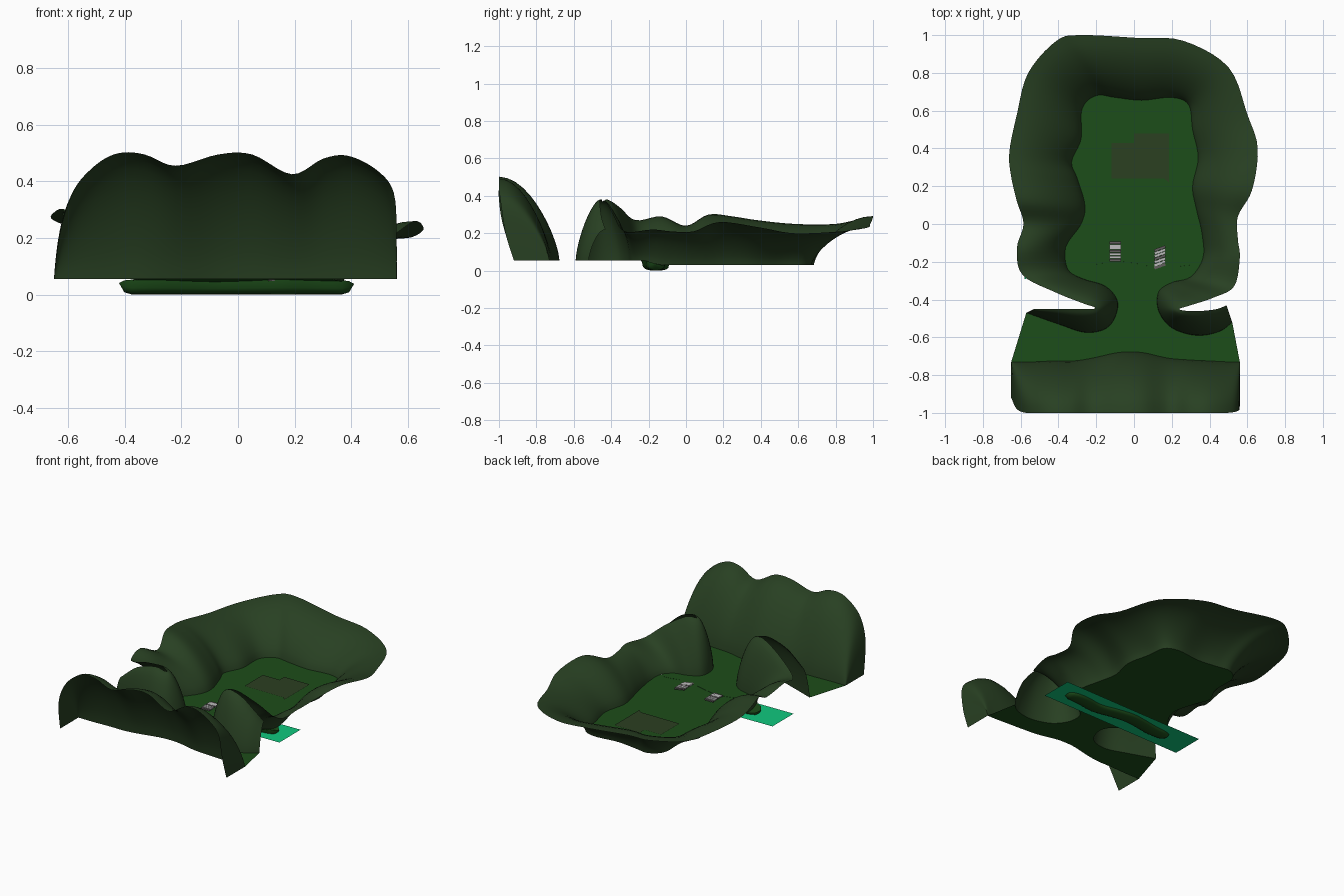
import bpy, math

if "Cube" in bpy.data.objects:
    bpy.data.objects.remove(bpy.data.objects["Cube"])

def material(name, color):
    m = bpy.data.materials.new(name)
    m.diffuse_color = (*color, 1)
    m.use_nodes = True
    m.node_tree.nodes["Principled BSDF"].inputs["Base Color"].default_value = m.diffuse_color
    return m

HILL = material("dark_moss", (0.021, 0.051, 0.016))
GRASS = material("grass", (0.012, 0.074, 0.010))
WATER = material("water", (0.005, 0.58, 0.21))
PATCH = material("bare_earth", (0.024, 0.05, 0.015))
WOOD = material("pale_planks", (0.5, 0.5, 0.5))
WOOD2 = material("dark_planks", (0.12, 0.11, 0.11))

def make(name, verts, faces, mat, smooth=False):
    me = bpy.data.meshes.new(name)
    me.from_pydata(verts, [], faces)
    me.materials.append(mat)
    if smooth:
        for p in me.polygons:
            p.use_smooth = True
    ob = bpy.data.objects.new(name, me)
    bpy.context.collection.objects.link(ob)
    return ob

def spline(rows, n=5):
    """Catmull-Rom resampling of rows of numbers."""
    out = []
    for i in range(len(rows) - 1):
        a, b, c, d = (rows[max(i - 1, 0)], rows[i], rows[i + 1], rows[min(i + 2, len(rows) - 1)])
        for k in range(n):
            t = k / n
            out.append([0.5 * (2 * q + (r - p) * t + (2 * p - 5 * q + 4 * r - s) * t * t
                               + (3 * q - p - 3 * r + s) * t ** 3) for p, q, r, s in zip(a, b, c, d)])
    out.append(list(rows[-1]))
    return out

def ground_z(y):
    t = min(max((y + 0.24) / 0.12, 0), 1)
    return 0.055 - 0.025 * t * t * (3 - 2 * t)

def grid_faces(nu, nv):
    return [(i * nv + j, (i + 1) * nv + j, (i + 1) * nv + j + 1, i * nv + j + 1)
            for i in range(nu - 1) for j in range(nv - 1)]

def hill(name, rows, nv=12):
    """Bulging bank lofted from its foot line up to its open rim."""
    verts = []
    for fx, fy, rx, ry, rz in rows:
        z0 = ground_z(fy)
        for j in range(nv):
            t = (j / (nv - 1)) ** 1.6
            h = math.sin(t * math.pi / 2) ** 0.68
            verts.append((fx + (rx - fx) * t, fy + (ry - fy) * t, z0 + (rz - z0) * h))
    make(name, verts, grid_faces(len(rows), nv), HILL, True)

# Surrounding hills: rows are foot x, foot y, rim x, rim y, rim z
left = [(-.57, -.47, -.53, -.45, .25), (-.40, -.53, -.42, -.45, .34), (-.25, -.575, -.29, -.45, .38),
        (-.13, -.54, -.22, -.45, .37), (-.085, -.42, -.21, -.44, .37), (-.15, -.33, -.27, -.42, .38),
        (-.27, -.29, -.42, -.36, .34), (-.35, -.24, -.59, -.27, .27), (-.36, -.12, -.62, -.13, .29),
        (-.28, 0, -.585, 0, .24), (-.26, .10, -.62, .12, .30), (-.30, .24, -.65, .25, .29),
        (-.33, .33, -.66, .38, .27)]
back = [(-.28, .45, -.62, .58, .25), (-.275, .61, -.56, .80, .25), (-.20, .68, -.41, .97, .28),
        (-.10, .67, -.28, 1.0, .29), (.04, .655, .02, .985, .25), (.20, .67, .26, .97, .23),
        (.29, .63, .50, .83, .21), (.31, .50, .60, .58, .20)]
right = [(.34, .35, .655, .40, .23), (.31, .20, .625, .18, .26), (.33, .08, .55, .04, .21),
         (.36, -.05, .55, -.08, .21), (.365, -.18, .56, -.18, .22), (.30, -.28, .53, -.33, .21),
         (.20, -.31, .42, -.39, .30), (.13, -.36, .30, -.43, .37), (.13, -.46, .24, -.45, .37),
         (.20, -.55, .28, -.46, .38), (.33, -.59, .36, -.46, .35), (.45, -.57, .44, -.45, .28),
         (.52, -.52, .49, -.43, .22)]
ring = spline(left + back + right)
hill("surrounding_hills", ring)

# Front hill, right to left, draped down to the ground at both ends
front = [(.56, -.73, .56, -.92, .055), (.56, -.73, .56, -.965, .2), (.555, -.73, .55, -.99, .36),
         (.50, -.73, .49, -1, .44), (.40, -.725, .39, -1, .49), (.30, -.72, .30, -1, .48),
         (.18, -.71, .19, -1, .425), (.04, -.68, .05, -1, .495), (-.08, -.68, -.07, -1, .495),
         (-.22, -.71, -.22, -1, .455), (-.32, -.725, -.33, -1, .495), (-.42, -.725, -.42, -1, .50),
         (-.54, -.73, -.50, -1, .46), (-.62, -.73, -.57, -1, .38), (-.645, -.73, -.62, -.98, .25),
         (-.65, -.73, -.65, -.92, .055)]
front = spline(front)
hill("front_hill", front)

# Stream bed: wavy half-pipe sunk between the two grass areas
centre = spline([(-.42, -.175), (-.28, -.172), (-.10, -.145), (.02, -.157), (.15, -.182), (.28, -.166), (.41, -.165)])
verts, south, north = [], [], []
for x, c in centre:
    e = min(1, abs(x + .005) / .415)
    w = .054 * math.sqrt(max(0, 1 - e ** 10))
    for j in range(9):
        a = math.pi * j / 8
        y = c - w * math.cos(a)
        top = ground_z(y)
        verts.append((x, y, top - (top - .001) * math.sin(a) ** .6 * min(1, w / .04)))
    south.append((x, c - w))
    north.append((x, c + w))
make("stream_bed", verts, grid_faces(len(centre), 9), GRASS, True)

# Grass areas either side of the stream, bounded by the hill feet
foot = [(r[0], r[1]) for r in ring]
def inside(limit):
    ids = [i for i, p in enumerate(foot) if p[1] > limit]
    return ids[0], ids[-1]
s0, s1 = inside(-.235)
n0, n1 = inside(-.11)
def ground(name, outline):
    pts = [(x, y, ground_z(y)) for x, y in reversed(outline)]
    make(name, pts, [tuple(range(len(pts)))], GRASS)
front_foot = [(r[0], r[1]) for r in front[10:-5]]
ground("front_grass", foot[:s0] + south + foot[s1 + 1:] + [(.56, -.73)] + front_foot + [(-.65, -.73)])
ground("camp_grass", foot[n0:n1 + 1] + north[::-1])

# Water sheet
make("water", [(-.58, -.29, .02), (.49, -.27, .02), (.49, -.05, .02), (-.58, -.07, .02)], [(0, 1, 2, 3)], WATER)

# Bare earth patch
patch = [(-.12, .24), (.16, .24), (.185, .22), (.185, .48), (0, .48), (0, .43), (-.12, .43)]
make("bare_patch", [(x, y, .034) for x, y in patch], [tuple(range(7))], PATCH)

# Plank bridges
def bridge(name, cx, cy, tilt, n=7):
    for i in range(n):
        d = (i - (n - 1) / 2) * .0155
        bpy.ops.mesh.primitive_cube_add(size=1, location=(cx, cy + d, .056 - 1.5 * d * d))
        ob = bpy.context.object
        ob.name = f"{name}_plank_{i + 1}"
        ob.scale = (.062, .0135, .008)
        ob.rotation_euler = (0, 0, tilt)
        ob.data.materials.append(WOOD if i % 3 else WOOD2)

bridge("left_bridge", -.10, -.145, 0)
bridge("right_bridge", .137, -.177, math.radians(20))
